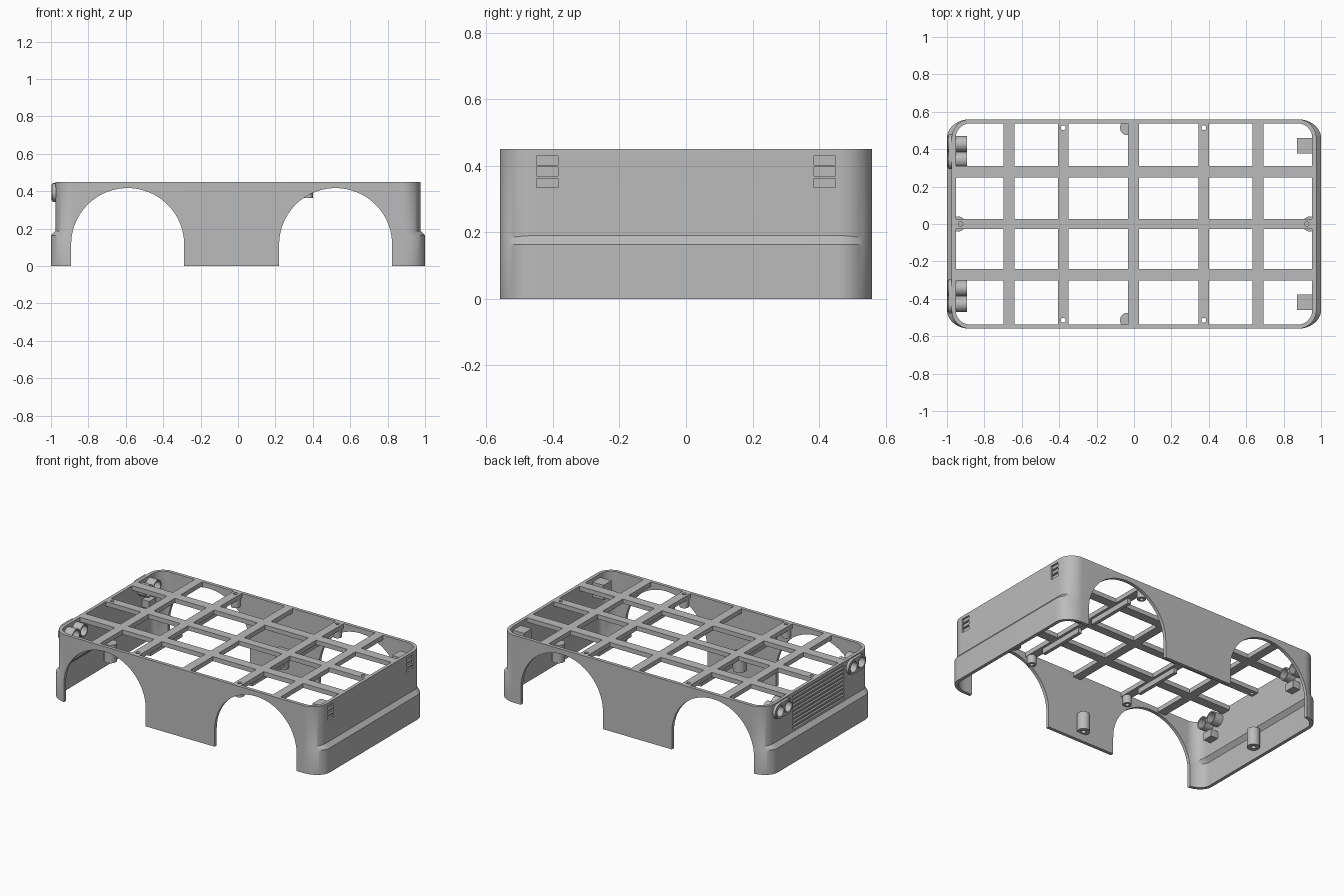
import bpy, bmesh
from math import sin, cos, pi, radians

if "Cube" in bpy.data.objects:
    bpy.data.objects.remove(bpy.data.objects["Cube"])

grey = bpy.data.materials.new("body grey")
grey.use_nodes = True
grey.diffuse_color = (0.5, 0.5, 0.5, 1)
grey.node_tree.nodes["Principled BSDF"].inputs["Base Color"].default_value = (0.5, 0.5, 0.5, 1)

TOP, WALL = 0.45, 0.022
parts = []


def finish(name, bm):
    bmesh.ops.recalc_face_normals(bm, faces=bm.faces)
    mesh = bpy.data.meshes.new(name)
    bm.to_mesh(mesh)
    bm.free()
    obj = bpy.data.objects.new(name, mesh)
    bpy.context.collection.objects.link(obj)
    mesh.materials.append(grey)
    parts.append(obj)
    return obj


def prism(name, outline, axis, a, b):
    """Extrude a 2D outline along an axis: x gives (y, z), y gives (x, z), z gives (x, y)."""
    bm = bmesh.new()
    place = {"x": lambda p, d: (d, p[0], p[1]),
             "y": lambda p, d: (p[0], d, p[1]),
             "z": lambda p, d: (p[0], p[1], d)}[axis]
    lo, hi = ([bm.verts.new(place(p, d)) for p in outline] for d in (a, b))
    bm.faces.new(lo)
    bm.faces.new(hi)
    for i in range(len(lo)):
        j = (i + 1) % len(lo)
        bm.faces.new((lo[i], lo[j], hi[j], hi[i]))
    return finish(name, bm)


def box(name, x, y, z):
    return prism(name, [(x[0], y[0]), (x[1], y[0]), (x[1], y[1]), (x[0], y[1])], "z", *z)


def arc(cx, cy, r, start, end, n):
    return [(cx + r * cos(start + (end - start) * i / n),
             cy + r * sin(start + (end - start) * i / n)) for i in range(n + 1)]


def circle(cx, cy, r, n=32):
    return arc(cx, cy, r, 0, 2 * pi, n)[:-1]


def cut(target, cutters):
    """Subtract the cutters from the target, then discard them."""
    bpy.context.view_layer.objects.active = target
    for c in cutters:
        c.hide_render = True
        mod = target.modifiers.new("cut", "BOOLEAN")
        mod.operation, mod.solver, mod.object = "DIFFERENCE", "EXACT", c
        bpy.ops.object.modifier_apply(modifier=mod.name)
        parts.remove(c)
        bpy.data.objects.remove(c)


def ring(bm, bulge, inset, z, rise=0):
    """Rounded rectangle; bulge pushes the ends out and rise lifts the ends."""
    verts = []
    for q in range(4):
        sx, sy = (1, -1, -1, 1)[q], (1, 1, -1, -1)[q]
        for i in range(13):
            t = q * pi / 2 + pi / 2 * i / 12
            r = 0.1 - inset
            verts.append(bm.verts.new((sx * 0.875 + (r + bulge) * cos(t),
                                       sy * 0.46 + r * sin(t),
                                       z + rise * abs(cos(t)))))
    return verts


# Body shell: closed loft down the outside and up the inside, bumper at both ends
bm = bmesh.new()
levels = [(0.025, 0), (0.163, 0), (0.163, 0.027), (TOP, 0)]
bulges = (0.025, 0.025, 0, 0)
heights = ((0, 0),) + tuple(levels[1:])
outer = [ring(bm, b, 0, z, r) for b, (z, r) in zip(bulges, heights)]
inner = [ring(bm, b, WALL, z, r) for b, (z, r) in zip(bulges, heights)]
loops = outer + inner[::-1]
for k, loop in enumerate(loops):
    nxt = loops[(k + 1) % len(loops)]
    for i in range(len(loop)):
        j = (i + 1) % len(loop)
        bm.faces.new((loop[i], loop[j], nxt[j], nxt[i]))
bmesh.ops.remove_doubles(bm, verts=bm.verts, dist=0.00005)
shell = finish("body_shell", bm)

# Wheel arches through both sides
cutters = []
for cx in (-0.59, 0.522):
    outline = arc(cx, 0.115, 0.302, 0, pi, 48) + [(cx - 0.302, -0.1), (cx + 0.302, -0.1)]
    cutters.append(prism("arch_cutter", outline, "y", -0.8, 0.8))

# Grille grooves
for i in range(9):
    z = 0.205 + i * 0.026
    cutters.append(box("grille_cutter", (-1.1, -0.963), (-0.27, 0.27), (z, z + 0.015)))

LAMPS = (0.343, 0.428)
LAMP_Z = 0.393
for s in (-1, 1):
    # Tail light recesses
    for z in (0.335, 0.369, 0.402):
        cutters.append(box("tail_cutter", (0.963, 1.1), sorted((s * 0.385, s * 0.45)), (z, z + 0.027)))
    for y in LAMPS:
        cutters.append(prism("lamp_cutter", circle(s * y, LAMP_Z, 0.035), "x", -1.1, -0.93))
cut(shell, cutters)

# Roof lattice: keep only the grid cells that lie on a bar, then thicken
cross = [-0.668, -0.378, -0.003, 0.373, 0.663]
long_bars = [(-0.302, -0.24), (-0.028, 0.028), (0.248, 0.31)]
xs = [-0.958] + [c + d for c in cross for d in (-0.029, 0.029)] + [0.958]
ys = [-0.543] + [v for bar in long_bars for v in bar] + [0.543]
bm = bmesh.new()
grid = [[bm.verts.new((x, y, TOP)) for y in ys] for x in xs]
for i in range(len(xs) - 1):
    for j in range(len(ys) - 1):
        if i % 2 or j % 2:
            bm.faces.new((grid[i][j], grid[i + 1][j], grid[i + 1][j + 1], grid[i][j + 1]))
ext = bmesh.ops.extrude_face_region(bm, geom=bm.faces[:], use_keep_orig=True)
for v in ext["geom"]:
    if isinstance(v, bmesh.types.BMVert):
        v.co.z -= 0.03
lattice = finish("roof_lattice", bm)
holes = [(x, s * 0.515, 0.013) for x in (-0.378, 0.373) for s in (-1, 1)]
holes += [(x, 0, 0.012) for x in (-0.927, 0.923)]
cut(lattice, [prism("hole_cutter", circle(x, y, r, 20), "z", 0.3, 0.6) for x, y, r in holes])

# Screw bosses under the roof holes and stiffening ribs
for x in (-0.378, 0.373):
    for s in (-1, 1):
        boss = prism("roof_boss", circle(x, s * 0.515, 0.028, 24), "z", 0.365, 0.43)
        cut(boss, [prism("boss_cutter", circle(x, s * 0.515, 0.013, 20), "z", 0.3, 0.5)])
    for a, b in ((-0.4, -0.06), (0.06, 0.4)):
        box("roof_rib", (x - 0.012, x + 0.012), (a, b), (0.385, 0.425))

# Mounting posts on the inner walls, with a screw hole
for x, y, w, d in ((-0.94, 0, 0.04, 0.035), (0.94, 0, 0.04, 0.035),
                   (-0.035, -0.515, 0.035, 0.04), (-0.035, 0.515, 0.035, 0.04)):
    post = prism("mounting_post", circle(x, y, 0.04, 24), "z", 0.05, 0.17)
    cut(post, [prism("post_cutter", circle(x, y, 0.015, 20), "z", 0, 0.14)])

for s in (-1, 1):
    # Headlight bezel, tubes and inner bracket
    ends = sorted(s * y for y in LAMPS)
    outline = arc(ends[1], LAMP_Z, 0.05, -pi / 2, pi / 2, 20) + arc(ends[0], LAMP_Z, 0.05, pi / 2, 3 * pi / 2, 20)
    bezel = prism("headlight_bezel", outline, "x", -0.993, -0.965)
    cut(bezel, [prism("bezel_cutter", circle(y, LAMP_Z, 0.035), "x", -1.1, -0.9) for y in ends])
    for y in ends:
        tube = prism("headlight_tube", circle(y, LAMP_Z, 0.042), "x", -0.997, -0.893)
        cut(tube, [prism("tube_cutter", circle(y, LAMP_Z, 0.034), "x", -1.1, -0.8)])
    box("headlight_bracket", (-0.96, -0.9), sorted((s * 0.35, s * 0.42)), (0.27, 0.32))
    # Tail light housing
    box("tail_light_housing", (0.872, 0.957), sorted((s * 0.378, s * 0.46)), (0.325, 0.425))

# Smooth the curves and keep the edges sharp
bpy.ops.object.select_all(action="DESELECT")
for obj in parts:
    obj.select_set(True)
bpy.context.view_layer.objects.active = shell
bpy.ops.object.shade_smooth_by_angle(angle=radians(30))
